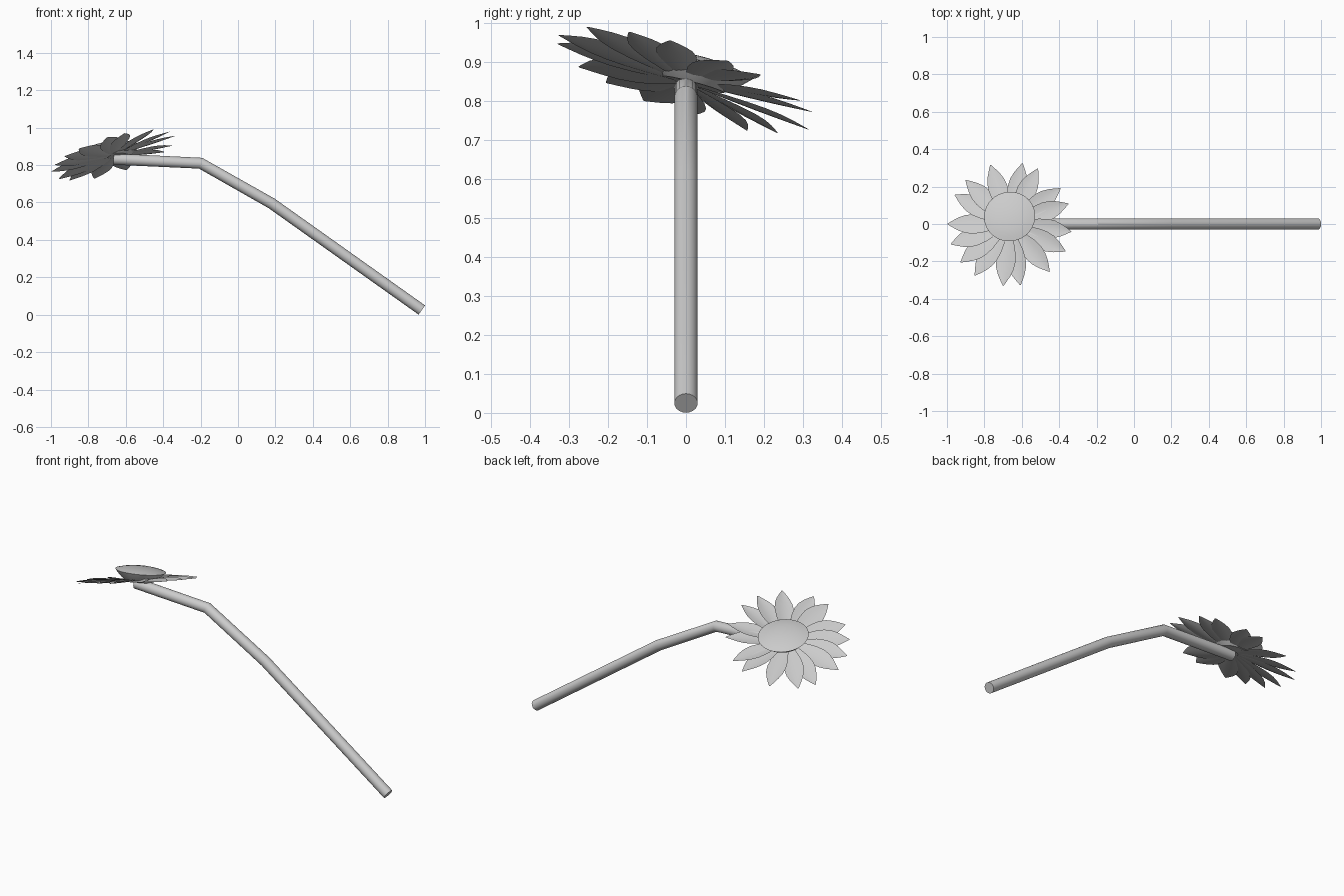
import bpy, bmesh, math
from mathutils import Vector

if "Cube" in bpy.data.objects:
    bpy.data.objects.remove(bpy.data.objects["Cube"])


def finish(bm, name, smooth=40):
    bmesh.ops.recalc_face_normals(bm, faces=bm.faces)
    me = bpy.data.meshes.new(name)
    bm.to_mesh(me)
    bm.free()
    ob = bpy.data.objects.new(name, me)
    bpy.context.collection.objects.link(ob)
    bpy.ops.object.select_all(action='DESELECT')
    ob.select_set(True)
    bpy.context.view_layer.objects.active = ob
    bpy.ops.object.shade_smooth_by_angle(angle=math.radians(smooth))
    return ob


def loft(bm, rings):
    loops = [[bm.verts.new(p) for p in ring] for ring in rings]
    n = len(loops[0])
    for a, b in zip(loops, loops[1:]):
        for i in range(n):
            j = (i + 1) % n
            bm.faces.new((a[i], a[j], b[j], b[i]))
    bm.faces.new(loops[0])
    bm.faces.new(loops[-1])


def circle(center, u, v, r, n):
    return [center + r * (u * math.cos(2 * math.pi * i / n) + v * math.sin(2 * math.pi * i / n))
            for i in range(n)]


# Bent stem, swept along a short path with mitred corners
path = [Vector(p) for p in ((.983, 0, .025), (.18, 0, .595), (-.2, 0, .81), (-.665, 0, .832))]
side = Vector((0, 1, 0))
rings = []
for i, p in enumerate(path):
    d1 = (path[i] - path[i - 1]).normalized() if i else (path[1] - path[0]).normalized()
    d2 = (path[i + 1] - path[i]).normalized() if i < len(path) - 1 else d1
    rings.append(circle(p, side, (d1 + d2).normalized().cross(side), .03, 20))
bm = bmesh.new()
loft(bm, rings)
finish(bm, "stem", 25)

# Petals: thin leaves laid on the tilted flower plane, each rolled a little
CX = -.665


def on_plane(x, y, h=0.0):
    return Vector((x, y, .847 + .27 * (x - CX) - .31 * y + h))


tips = [19, 35, 63, 78, 108, 135, 152, 180, 199, 218, 236, 264, 280, 310, 334, 353]
# distance from centre, half width
profile = [(.03, .012), (.09, .032), (.15, .047), (.2, .052), (.24, .047),
           (.275, .034), (.305, .018), (.332, .002)]
bm = bmesh.new()
for k, deg in enumerate(tips):
    a = math.radians(deg)
    ca, sa = math.cos(a), math.sin(a)
    rows = []
    for r, w in profile:
        row = []
        for s in (-1, -.5, 0, .5, 1):
            t = s * w
            h = .16 * t + .008 * s * s * (w / .05) + .05 * r * r + .002 * (k % 2)
            row.append(bm.verts.new(on_plane(CX + r * ca - t * sa, r * sa + t * ca, h)))
        rows.append(row)
    for p, q in zip(rows, rows[1:]):
        for i in range(4):
            bm.faces.new((p[i], q[i], q[i + 1], p[i + 1]))
finish(bm, "petals", 60)

# Flower centre: flaring cup with a softly domed top
n = Vector((-.08, .27, 1)).normalized()
u = Vector((1, 0, 0))
u = (u - n * u.dot(n)).normalized()
v = n.cross(u)
base, top = Vector((-.66, .02, .843)), Vector((-.665, .04, .893))
rings = [circle(base, u, v, .08, 40), circle(base.lerp(top, .5), u, v, .113, 40)]
for r, h in ((.137, 0), (.11, .008), (.075, .015), (.035, .019), (.008, .02)):
    rings.append(circle(top + n * h, u, v, r, 40))
bm = bmesh.new()
loft(bm, rings)
finish(bm, "flower_centre", 35)
